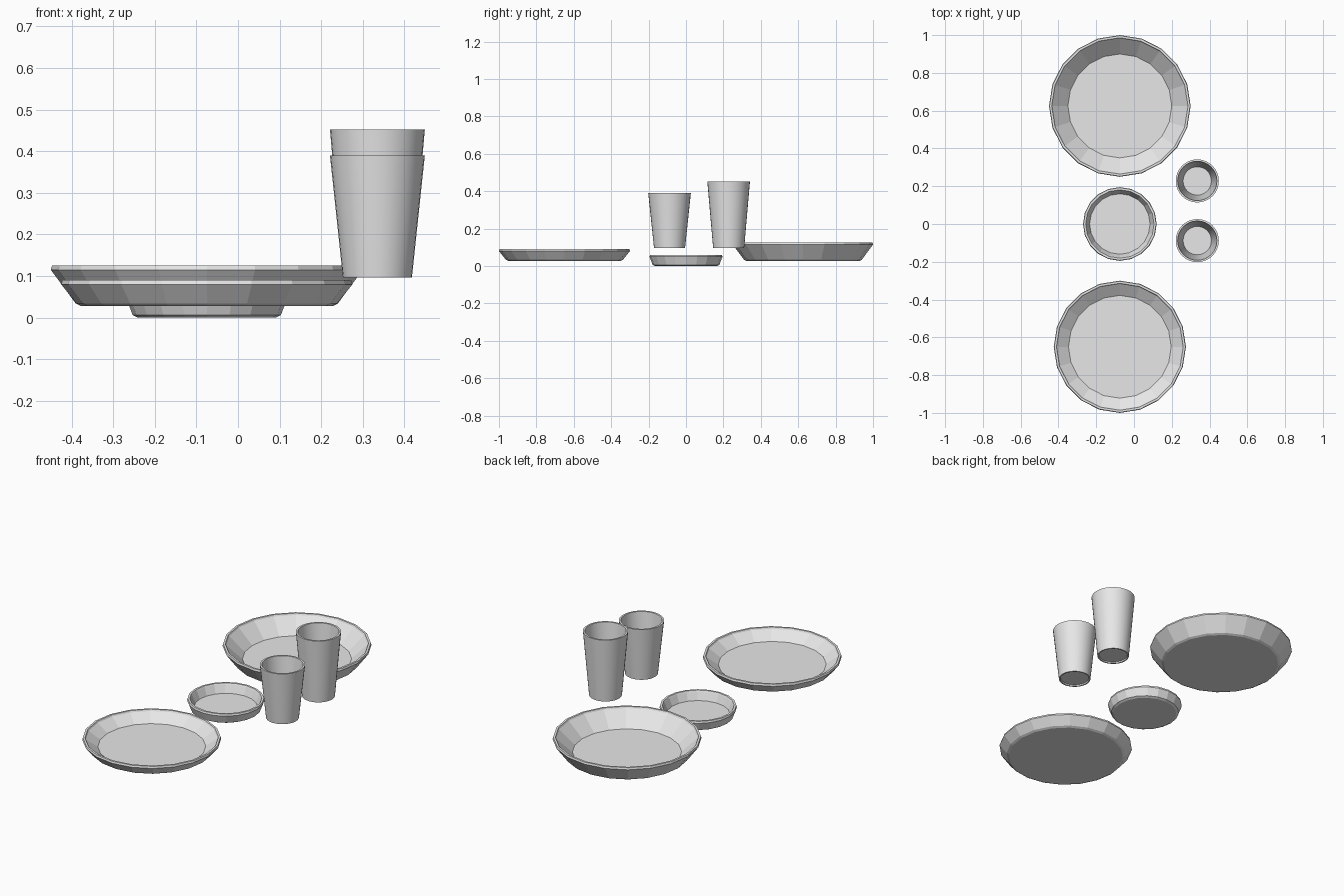
import bpy, bmesh
from math import cos, sin, tau, radians

cube = bpy.data.objects.get("Cube")
if cube:
    bpy.data.objects.remove(cube, do_unlink=True)

grey = bpy.data.materials.new("plain grey")
grey.use_nodes = True
colour = (0.8, 0.8, 0.8, 1)
grey.diffuse_color = colour
grey.node_tree.nodes["Principled BSDF"].inputs["Base Color"].default_value = colour


def lathe(name, profile, centre, sides, smooth=False):
    """Turn a closed (radius, height) profile and cap both of its ends."""
    bm = bmesh.new()
    rings = []
    for r, z in profile:
        rings.append([bm.verts.new((r * cos(tau * i / sides), r * sin(tau * i / sides), z))
                      for i in range(sides)])
    for low, high in zip(rings, rings[1:]):
        for i in range(sides):
            j = (i + 1) % sides
            bm.faces.new((low[i], low[j], high[j], high[i]))
    bm.faces.new(rings[0][::-1])
    bm.faces.new(rings[-1])
    mesh = bpy.data.meshes.new(name)
    bm.to_mesh(mesh)
    bm.free()
    mesh.materials.append(grey)
    obj = bpy.data.objects.new(name, mesh)
    obj.location = (*centre, 0)
    bpy.context.collection.objects.link(obj)
    if smooth:
        bpy.ops.object.select_all(action="DESELECT")
        obj.select_set(True)
        bpy.context.view_layer.objects.active = obj
        bpy.ops.object.shade_smooth_by_angle(angle=radians(30))
    return obj


def plate(name, centre, rim, base, floor, bottom, top):
    """Shallow faceted dish with a chamfered foot and a narrow lip."""
    profile = [(base - 0.012, bottom), (base, bottom + 0.006),
               (rim, top - 0.01), (rim - 0.003, top), (rim - 0.014, top),
               (rim - 0.018, top - 0.008), (floor, bottom + 0.012)]
    lathe(name, profile, centre, 20)


def cup(name, centre, bottom, top):
    """Thin-walled tapered tumbler with a slightly recessed base."""
    profile = [(0.074, bottom + 0.007), (0.076, bottom), (0.083, bottom),
               (0.114, top), (0.104, top), (0.075, bottom + 0.015)]
    lathe(name, profile, centre, 32, smooth=True)


# Plates
plate("deep_plate", (-0.075, 0.625), 0.375, 0.315, 0.275, 0.028, 0.125)
plate("flat_plate", (-0.075, -0.65), 0.35, 0.313, 0.272, 0.028, 0.09)
plate("small_saucer", (-0.075, 0), 0.195, 0.178, 0.16, 0, 0.06)

# Cups
cup("tall_cup", (0.335, 0.228), 0.097, 0.452)
cup("short_cup", (0.335, -0.088), 0.097, 0.39)
